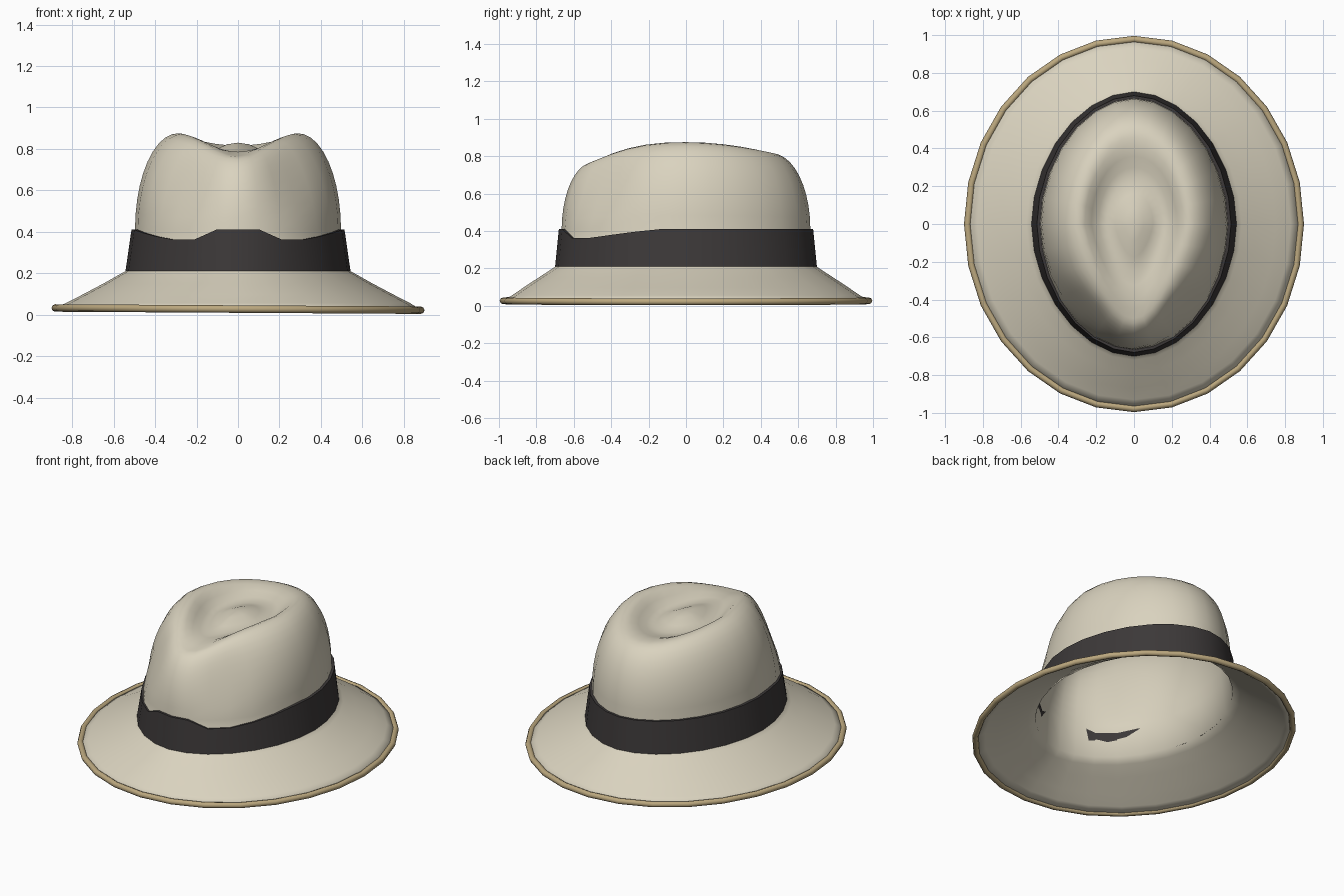
import bpy, math

if "Cube" in bpy.data.objects:
    bpy.data.objects.remove(bpy.data.objects["Cube"])

N = 28  # facets around the hat


def material(name, rgb):
    m = bpy.data.materials.new(name)
    m.diffuse_color = (*rgb, 1)
    m.use_nodes = True
    m.node_tree.nodes["Principled BSDF"].inputs["Base Color"].default_value = m.diffuse_color
    return m


CREAM = material("cream felt", (0.70, 0.65, 0.52))
DARK = material("charcoal ribbon", (0.045, 0.04, 0.04))
TAN = material("tan binding", (0.50, 0.39, 0.21))
PHIS = [2 * math.pi * j / N for j in range(N)]  # 0 is the front


def oval(phi, rx, ry, power=1.0):
    s, c = math.sin(phi), math.cos(phi)
    return (math.copysign(abs(s) ** power * rx, s),
            -math.copysign(abs(c) ** power * ry, c))


def loft(name, rings, mat, closed=False, tip=None, angle=60):
    """Skin a list of rings; optionally loop them or finish with a point."""
    verts = [v for r in rings for v in r]
    n = len(rings)
    faces = []
    for i in range(n if closed else n - 1):
        k = (i + 1) % n
        for j in range(N):
            q = (j + 1) % N
            faces.append((i * N + j, i * N + q, k * N + q, k * N + j))
    if tip:
        verts.append(tip)
        faces += [((n - 1) * N + j, (n - 1) * N + (j + 1) % N, len(verts) - 1) for j in range(N)]
    me = bpy.data.meshes.new(name)
    me.from_pydata(verts, [], faces)
    me.materials.append(mat)
    ob = bpy.data.objects.new(name, me)
    bpy.context.collection.objects.link(ob)
    bpy.ops.object.select_all(action='DESELECT')
    ob.select_set(True)
    bpy.context.view_layer.objects.active = ob
    bpy.ops.object.shade_smooth_by_angle(angle=math.radians(angle))
    return ob


def edge_z(x):
    return 0.027 - 0.006 * x


def rim(phi):
    """Teardrop ridge around the top crease, narrow at the front."""
    c = math.cos(phi)
    front = max(c, 0)
    x = 0.29 * math.sin(phi) * (1 - 0.3 * front)
    y = -c * (0.5 if c > 0 else 0.46)
    z = 0.875 - (0.11 * c ** 2.5 if c > 0 else 0.06 * c * c)
    return x, y, z


# Felt body: brim, rising into the crown
rings = []
for rx, ry, z in ((0.885, 0.98, None), (0.83, 0.93, 0.056), (0.75, 0.87, 0.097),
                  (0.65, 0.79, 0.15), (0.57, 0.72, 0.195), (0.525, 0.683, 0.22)):
    ring = []
    for p in PHIS:
        x, y = oval(p, rx, ry, 1.0 if rx > 0.7 else 1.06)
        ring.append((x, y, edge_z(x) if z is None else z))
    rings.append(ring)

# Crown wall, with a pinch on each front side
for k in range(11):
    a = math.pi / 2 * k / 10
    ring = []
    for p in PHIS:
        bx, by = oval(p, 0.497, 0.665, 1.06)
        x, y, z = rim(p)
        f = math.cos(a)
        off = math.degrees(min(p, 2 * math.pi - p)) - 40
        d = 1 - 0.09 * math.exp(-(off / 20) ** 2) * math.sin(2 * a)
        ring.append(((x + (bx - x) * f) * d, (y + (by - y) * f) * d,
                     0.41 + (z - 0.41) * math.sin(a)))
    rings.append(ring)

# Top crease: a channel around a low central ridge
for s, z0, w in ((0.9, 0.82, 0.8), (0.78, 0.80, 0.4), (0.65, 0.787, 0.1), (0.5, 0.783, 0),
                 (0.35, 0.80, 0), (0.18, 0.822, 0)):
    ring = []
    for p in PHIS:
        x, y, z = rim(p)
        ring.append((x * s, y * s, z0 + (z - z0) * w))
    rings.append(ring)
felt = loft("felt_body", rings, CREAM, tip=(0, 0, 0.83))
solid = felt.modifiers.new("thickness", 'SOLIDIFY')
solid.thickness = 0.012
solid.offset = -1


# Ribbon band, its top edge dipping at the front sides
def band_ring(rx, ry, z, dip):
    ring = []
    for p in PHIS:
        x, y = oval(p, rx, ry, 1.06)
        off = math.degrees(min(p, 2 * math.pi - p))
        d = 0.048 * max(0, min(1, (75 - off) / 35)) if off > 20 else 0
        ring.append((x, y, z - d * dip))
    return ring


loft("ribbon_band", [band_ring(0.543, 0.70, 0.21, 0), band_ring(0.514, 0.68, 0.41, 1),
                     band_ring(0.49, 0.655, 0.41, 1), band_ring(0.52, 0.68, 0.21, 0)],
     DARK, closed=True, angle=40)

# Bound edge of the brim
rings = []
for k in range(8):
    t = 2 * math.pi * k / 8
    r = 0.018
    ring = []
    for p in PHIS:
        x, y = oval(p, 0.882 + r * math.cos(t), 0.978 + r * math.cos(t))
        ring.append((x, y, edge_z(x) + r * math.sin(t)))
    rings.append(ring)
loft("brim_binding", rings, TAN, closed=True)
